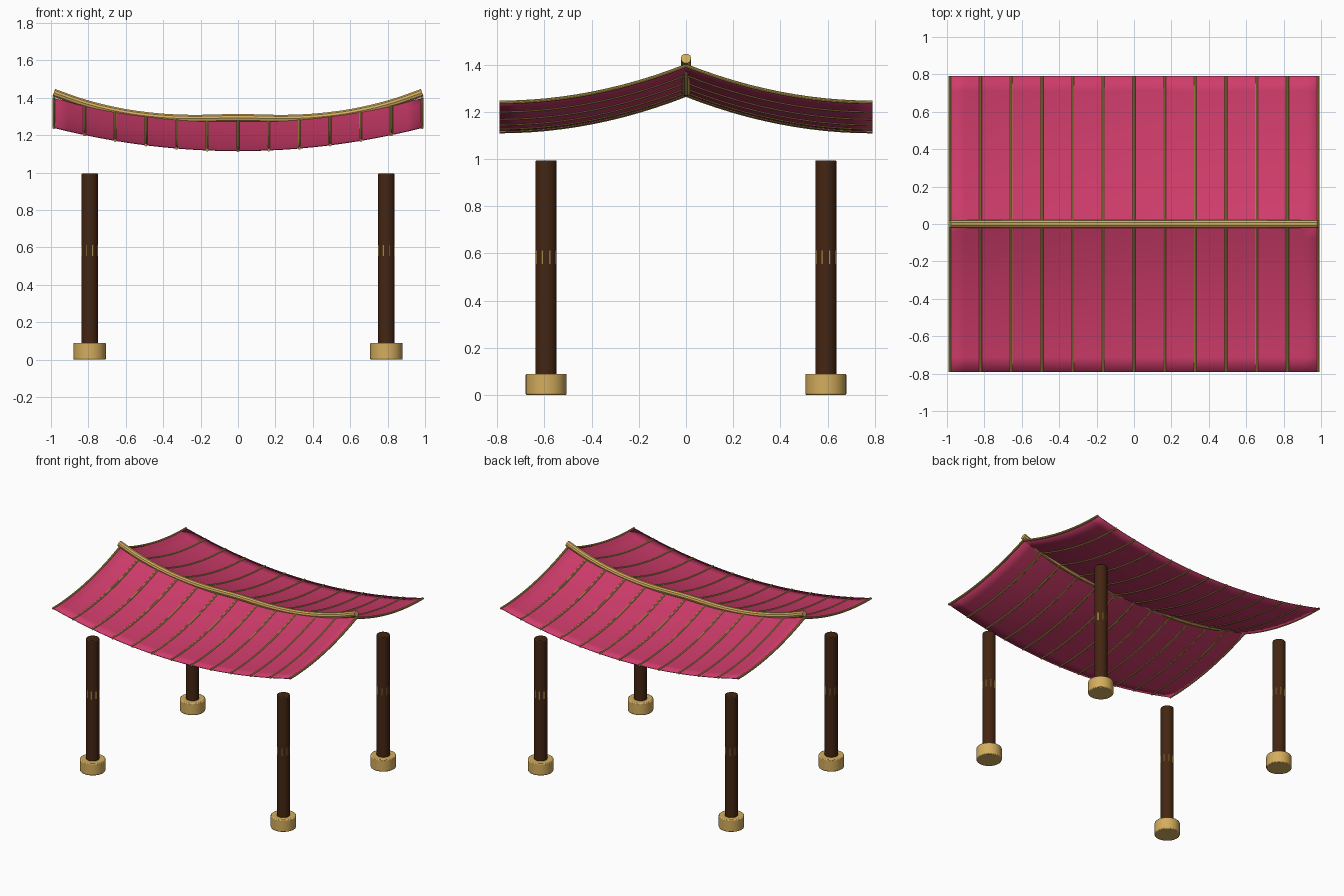
import bpy
import math

cube = bpy.data.objects.get("Cube")
if cube:
    bpy.data.objects.remove(cube, do_unlink=True)


def material(name, rgb):
    mat = bpy.data.materials.new(name)
    mat.use_nodes = True
    colour = (*rgb, 1)
    mat.diffuse_color = colour
    mat.node_tree.nodes["Principled BSDF"].inputs["Base Color"].default_value = colour
    return mat


PINK = material("crimson cloth", (0.62, 0.045, 0.145))
GOLD = material("pale gold", (0.66, 0.42, 0.11))
RIB = material("aged gold", (0.52, 0.36, 0.08))
WOOD = material("dark wood", (0.058, 0.019, 0.006))

HALF_X, HALF_Y = 0.99, 0.79


def roof_height(x, y):
    # Sagging ridge line, with slopes that flatten out towards the eaves
    t = abs(y) / HALF_Y
    return 1.272 + 0.125 * (x / HALF_X) ** 2 - 0.155 * (1 - (1 - t) ** 2)


def finish(obj, mat):
    obj.data.materials.append(mat)
    bpy.ops.object.select_all(action="DESELECT")
    obj.select_set(True)
    bpy.context.view_layer.objects.active = obj
    bpy.ops.object.shade_smooth_by_angle(angle=math.radians(30))


def tube(name, points, radius, mat, smooth_path=False):
    curve = bpy.data.curves.new(name, "CURVE")
    curve.dimensions = "3D"
    curve.bevel_depth = radius
    curve.bevel_resolution = 3
    curve.use_fill_caps = True
    if smooth_path:
        spline = curve.splines.new("BEZIER")
        spline.bezier_points.add(len(points) - 1)
        for bp, co in zip(spline.bezier_points, points):
            bp.co = co
            bp.handle_left_type = bp.handle_right_type = "AUTO"
    else:
        spline = curve.splines.new("POLY")
        spline.points.add(len(points) - 1)
        for p, co in zip(spline.points, points):
            p.co = (*co, 1)
    obj = bpy.data.objects.new(name, curve)
    bpy.context.collection.objects.link(obj)
    bpy.ops.object.select_all(action="DESELECT")
    obj.select_set(True)
    bpy.context.view_layer.objects.active = obj
    bpy.ops.object.convert(target="MESH")
    finish(bpy.context.view_layer.objects.active, mat)


def cylinder(name, x, y, low, high, radius, mat, sides=32, bevel=0, turn=0):
    bpy.ops.mesh.primitive_cylinder_add(
        vertices=sides, radius=radius, depth=high - low,
        location=(x, y, (low + high) / 2), rotation=(0, 0, turn))
    obj = bpy.context.object
    obj.name = name
    finish(obj, mat)
    if bevel:
        mod = obj.modifiers.new("soft edge", "BEVEL")
        mod.width = bevel
        mod.segments = 2


# Canopy sheet
NX, NY = 24, 20
verts, faces = [], []
for i in range(NX + 1):
    for j in range(NY + 1):
        x = HALF_X * (2 * i / NX - 1)
        y = HALF_Y * (2 * j / NY - 1)
        verts.append((x, y, roof_height(x, y)))
for i in range(NX):
    for j in range(NY):
        a = i * (NY + 1) + j
        b = a + NY + 1
        faces.append((a, b, b + 1, a + 1))
mesh = bpy.data.meshes.new("canopy")
mesh.from_pydata(verts, [], faces)
canopy = bpy.data.objects.new("canopy", mesh)
bpy.context.collection.objects.link(canopy)
finish(canopy, PINK)
solid = canopy.modifiers.new("thickness", "SOLIDIFY")
solid.thickness = 0.005
solid.offset = 0

# Ribs running from eave to eave, one slope at a time
RIBS = 13
for r in range(RIBS):
    x = 0.985 * (2 * r / (RIBS - 1) - 1)
    for side, word in ((-1, "front"), (1, "back")):
        path = []
        for k in range(13):
            y = side * HALF_Y * k / 12
            path.append((x, y, roof_height(x, y)))
        tube(f"{word}_rib_{r + 1}", path, 0.008, RIB)

# Ridge pole with upswept ends
half = [(0.3, 1.289), (0.5, 1.304), (0.66, 1.33), (0.83, 1.373), (0.985, 1.427)]
ridge = [(-x, 0, z) for x, z in reversed(half)] + [(0, 0, 1.292)]
ridge += [(x, 0, z) for x, z in half]
tube("ridge_pole", ridge, 0.022, GOLD, smooth_path=True)

# Four posts with footings and narrow inlaid bands
for sx, side in ((-1, "right"), (1, "left")):
    for sy, end in ((-1, "front"), (1, "back")):
        x, y = sx * 0.793, sy * 0.593
        tag = f"{end}_{side}"
        cylinder(f"{tag}_post", x, y, 0.002, 0.995, 0.045, WOOD, bevel=0.006)
        cylinder(f"{tag}_footing", x, y, 0, 0.09, 0.087, GOLD, bevel=0.006)
        cylinder(f"{tag}_band", x, y, 0.555, 0.612, 0.0462, GOLD, sides=8,
                 turn=math.pi / 8)
